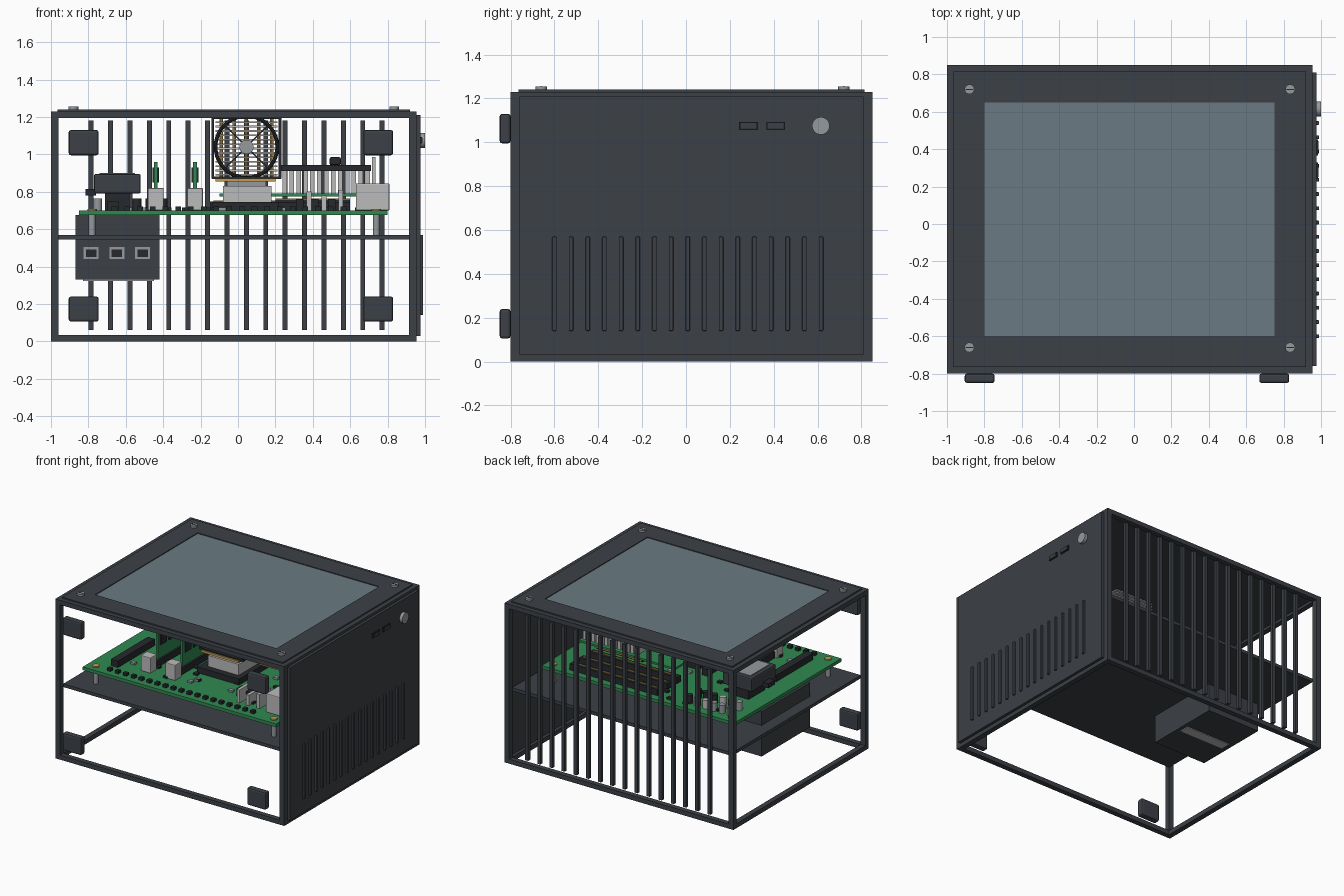
import bpy, math, random
from mathutils import Vector

if "Cube" in bpy.data.objects:
    bpy.data.objects.remove(bpy.data.objects["Cube"])
random.seed(4)


def material(name, rgb):
    m = bpy.data.materials.new(name)
    m.use_nodes = True
    m.diffuse_color = (*rgb, 1)
    m.node_tree.nodes["Principled BSDF"].inputs["Base Color"].default_value = (*rgb, 1)
    return m


DARK = material("charcoal metal", (0.045, 0.051, 0.061))
BLACK = material("black plastic", (0.02, 0.022, 0.026))
GLASS = material("blue grey screen", (0.144, 0.195, 0.223))
GREEN = material("board green", (0.03, 0.25, 0.085))
LIGHT = material("light grey", (0.5, 0.5, 0.5))
SILVER = material("silver", (0.3, 0.32, 0.34))
GOLD = material("gold", (0.55, 0.34, 0.09))


def box(name, x, y, z, mat, bevel=0):
    """Box from three (min, max) ranges."""
    bpy.ops.mesh.primitive_cube_add(size=1)
    o = bpy.context.object
    o.name = name
    for v in o.data.vertices:
        v.co = Vector([(a + b) / 2 + c * (b - a) for (a, b), c in zip((x, y, z), v.co)])
    o.data.materials.append(mat)
    if bevel:
        mod = o.modifiers.new("soft edges", "BEVEL")
        mod.width, mod.segments = bevel, 2
    return o


def rod(name, loc, r, depth, mat, axis="Z", sides=24):
    rot = {"Z": (0, 0, 0), "X": (0, math.pi / 2, 0), "Y": (math.pi / 2, 0, 0)}[axis]
    bpy.ops.mesh.primitive_cylinder_add(vertices=sides, radius=r, depth=depth, location=loc, rotation=rot)
    o = bpy.context.object
    o.name = name
    o.data.materials.append(mat)
    bpy.ops.object.shade_smooth_by_angle()
    return o


def around(c, w):
    return (c - w / 2, c + w / 2)


# Open case frame
XS = ((-1, -0.96), (0.915, 0.955))
YS = ((-0.8, -0.76), (0.81, 0.85))
for x in XS:
    for y in YS:
        box("corner_post", x, y, (0, 1.23), DARK)
for z in ((0, 0.035), (1.195, 1.23)):
    for y in YS:
        box("cross_rail", (-1, 0.955), y, z, DARK)
    for x in XS:
        box("side_rail", x, (-0.8, 0.85), z, DARK)

# Top bezel around the screen
PX, PY, GX, GY = (-0.965, 0.92), (-0.765, 0.815), (-0.8, 0.75), (-0.6, 0.65)
for y in ((PY[0], GY[0]), (GY[1], PY[1])):
    box("top_bezel", PX, y, (1.215, 1.24), DARK)
for x in ((PX[0], GX[0]), (GX[1], PX[1])):
    box("top_bezel", x, GY, (1.215, 1.24), DARK)
box("screen", GX, GY, (1.225, 1.234), GLASS)
box("screen_back", GX, GY, (1.215, 1.225), DARK)
for x in (-0.88, 0.835):
    for y in (-0.66, 0.72):
        rod("top_screw", (x, y, 1.245), 0.026, 0.02, SILVER)
        box("screw_slot", around(x, 0.04), around(y, 0.006), (1.254, 1.257), BLACK)

# Side panel with louvres, sockets and button
box("side_panel", (0.94, 0.976), (-0.76, 0.81), (0.03, 1.21), DARK)
for i in range(17):
    y = -0.6 + i * 0.076
    box("louvre", (0.97, 0.99), around(y, 0.02), (0.14, 0.57), DARK, 0.005)
for y in (0.285, 0.41):
    box("socket_rim", (0.97, 0.984), around(y, 0.085), around(1.075, 0.036), BLACK)
    box("socket_face", (0.97, 0.987), around(y, 0.07), around(1.075, 0.024), DARK)
rod("power_button", (0.985, 0.615, 1.075), 0.04, 0.03, SILVER, "X", 32)

# Rear bars and front feet
for i in range(16):
    box("rear_bar", around(-0.785 + i * 0.1037, 0.026), around(0.83, 0.026), (0.06, 1.18), DARK)
for x in ((-0.905, -0.745), (0.67, 0.83)):
    for z in ((0.105, 0.24), (0.995, 1.13)):
        box("foot", x, (-0.85, -0.8), z, DARK, 0.012)

# Tray and power supply
box("tray", (-0.96, 0.92), (-0.76, 0.81), (0.545, 0.57), DARK)
box("power_supply", (-0.87, -0.42), (-0.27, 0.32), (0.33, 0.675), DARK)
box("power_supply_face", (-0.84, -0.44), (-0.277, -0.26), (0.38, 0.545), DARK)
box("power_supply_strip", (-0.83, -0.45), (-0.03, 0.05), (0.324, 0.335), LIGHT)
for x in (-0.785, -0.648, -0.51):
    box("outlet_rim", around(x, 0.08), (-0.285, -0.27), around(0.472, 0.065), SILVER)
    box("outlet", around(x, 0.055), (-0.29, -0.28), around(0.472, 0.04), BLACK)

# Main circuit board and standoffs
Z = 0.70
box("main_board", (-0.85, 0.8), (-0.68, 0.62), (0.675, Z), GREEN)
for x in (-0.78, 0.74):
    for y in (-0.62, 0.56):
        rod("standoff", (x, y, 0.62), 0.018, 0.11, SILVER, sides=12)
        rod("board_screw", (x, y, Z + 0.004), 0.025, 0.01, GOLD, sides=16)
for i in range(19):
    box("edge_chip", around(-0.66 + i * 0.068, 0.03), around(-0.62, 0.03), (Z, 0.722), BLACK)
for i in range(50):
    x, y = random.uniform(-0.75, 0.7), random.uniform(-0.5, 0.56)
    box("small_chip", around(x, 0.035), around(y, 0.03), (Z, 0.715), random.choice((BLACK, BLACK, SILVER)))

# Memory cards in slots
for x in (-0.44, -0.23):
    box("memory_slot", around(x, 0.05), (-0.45, 0.1), (Z, 0.75), BLACK)
    box("memory_card", around(x, 0.02), (-0.36, 0.06), (0.75, 0.96), GREEN)
    for k in range(4):
        box("memory_chip", around(x, 0.036), around(-0.3 + k * 0.1, 0.07), (0.85, 0.93), BLACK)
    box("slot_latch", around(x, 0.085), (-0.5, -0.42), (Z, 0.82), LIGHT, 0.005)

# Expansion slots at the back
for y in (0.3, 0.42, 0.54):
    box("expansion_slot", (-0.15, 0.6), around(y, 0.05), (Z, 0.748), BLACK)
    box("slot_contacts", (-0.13, 0.58), around(y, 0.012), (0.748, 0.754), GOLD)
box("left_slot", around(-0.67, 0.06), (-0.55, -0.1), (Z, 0.75), BLACK)

# Raised card with finned heat sink
box("raised_card", (-0.1, 0.72), (-0.05, 0.28), (0.775, 0.79), GREEN)
box("card_contacts", (0.2, 0.6), (-0.04, 0.26), (0.755, 0.765), GOLD)
box("card_support", (0.2, 0.6), (0, 0.24), (0.74, 0.756), BLACK)
for i in range(13):
    box("heat_sink_fin", around(0.25 + i * 0.037, 0.024), (0, 0.25), (0.79, 0.91), LIGHT)
box("heat_sink_cap", (0.23, 0.71), (-0.02, 0.27), (0.91, 0.942), BLACK)
box("cap_knob", around(0.52, 0.06), around(0.1, 0.06), (0.942, 0.985), BLACK, 0.008)

# Processor, cooler fins and heat pipes
box("processor_socket", (-0.14, 0.22), (-0.3, 0.05), (Z, 0.745), BLACK)
box("processor", (-0.08, 0.18), (-0.25, 0.0), (0.745, 0.83), LIGHT)
box("cooler_base", (-0.12, 0.2), (-0.28, 0.03), (0.855, 0.872), GOLD)
box("cooler_neck", (-0.06, 0.15), (-0.2, -0.05), (0.83, 0.855), SILVER)
for i in range(14):
    box("cooler_fin", (-0.12, 0.21), (-0.2, 0.06), around(0.89 + i * 0.0235, 0.009), LIGHT)
for x in (-0.09, -0.02, 0.045, 0.11, 0.18):
    for y in (-0.14, 0):
        rod("heat_pipe", (x, y, 1.03), 0.01, 0.34, GOLD, sides=10)

# Cooling fan
FX, FY, FZ = 0.045, -0.24, 1.04
bpy.ops.mesh.primitive_torus_add(location=(FX, FY, FZ), rotation=(math.pi / 2, 0, 0), major_radius=0.165,
                                 minor_radius=0.01, major_segments=40, minor_segments=8)
bpy.context.object.name = "fan_ring"
bpy.context.object.data.materials.append(BLACK)
bpy.ops.object.shade_smooth_by_angle()
rod("fan_hub", (FX, FY, FZ), 0.038, 0.06, SILVER, "Y")
for x in (-0.135, 0.225):
    box("fan_frame", around(x, 0.016), (-0.27, -0.2), (0.87, 1.2), BLACK)
for z in (0.875, 1.195):
    box("fan_frame", (-0.14, 0.23), (-0.27, -0.2), around(z, 0.014), BLACK)
for k in range(4):
    a = math.pi / 4 + k * math.pi / 2
    strut = box("fan_strut", (0.03, 0.165), (-0.005, 0.005), (-0.004, 0.004), BLACK)
    strut.location = (FX, FY, FZ)
    strut.rotation_euler = (0, a, 0)

# Ports on the front right
box("large_port", (0.63, 0.81), (-0.56, -0.4), (Z, 0.845), LIGHT, 0.006)
box("port_antenna", around(0.725, 0.018), around(-0.38, 0.02), (Z, 0.985), LIGHT)
for x, h in ((0.38, 0.8), (0.46, 0.78), (0.55, 0.81)):
    box("port", around(x, 0.025), (-0.54, -0.4), (Z, h), LIGHT)
    box("port_block", around(x - 0.05, 0.04), (-0.46, -0.4), (Z, 0.76), BLACK)

# Drive block and capacitors on the left
box("drive_block", (-0.77, -0.52), (0, 0.3), (0.79, 0.895), DARK, 0.01)
box("drive_lid", (-0.74, -0.55), (0.03, 0.27), (0.893, 0.901), SILVER)
box("drive_stem", (-0.71, -0.58), (0.05, 0.25), (Z, 0.79), BLACK)
box("drive_clip", (-0.815, -0.76), (0.08, 0.16), (0.78, 0.815), BLACK)
for x in (-0.75, -0.68, -0.61, -0.54, -0.47, -0.4):
    for y in (0.42, 0.53):
        rod("capacitor", (x, y, 0.732), 0.024, 0.064, random.choice((LIGHT, SILVER, BLACK)), sides=16)
